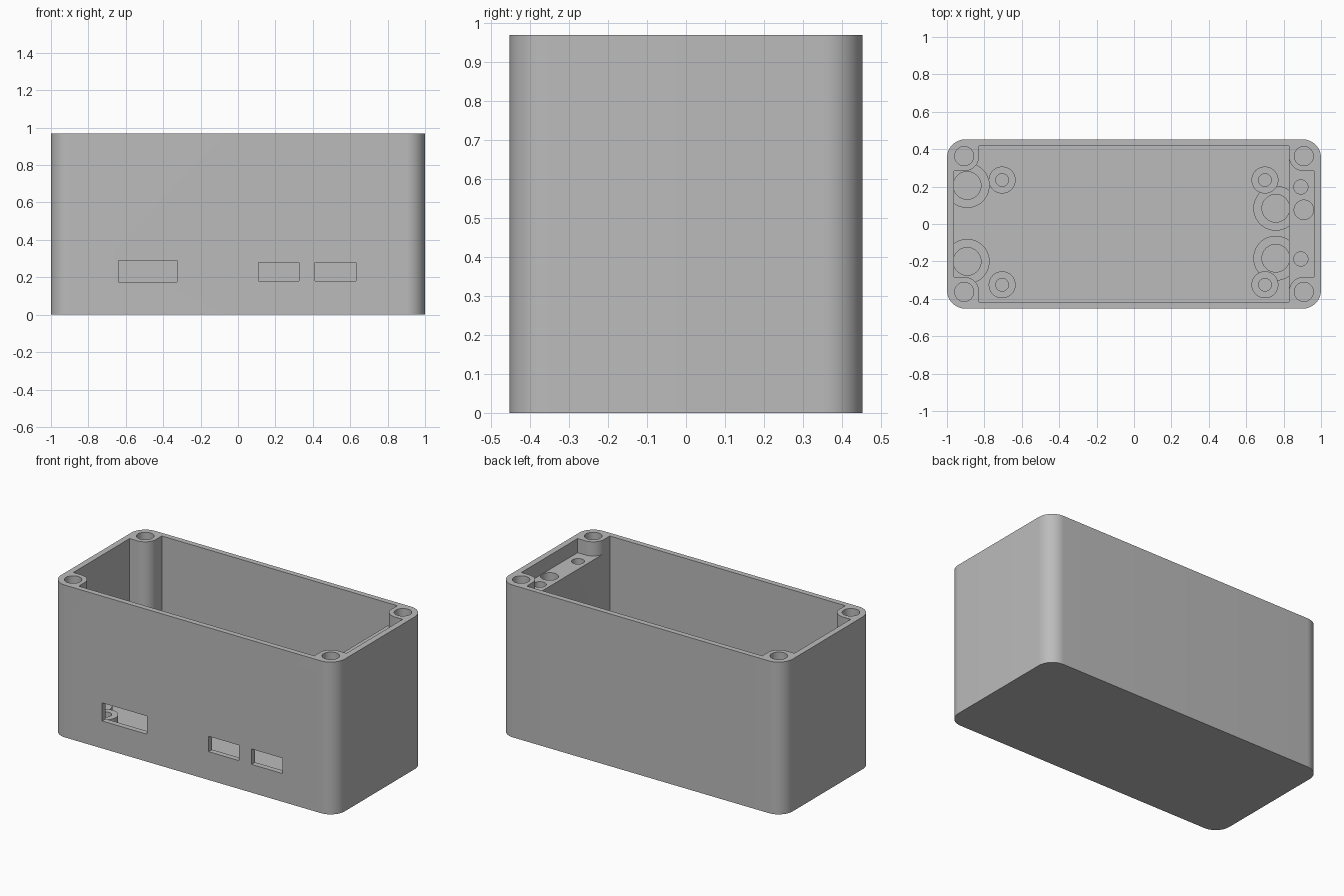
import bpy, bmesh
from math import sin, cos, pi, radians

if "Cube" in bpy.data.objects:
    bpy.data.objects.remove(bpy.data.objects["Cube"])

HX, HY, TOP = 1.0, 0.453, 0.97        # outer half sizes and height
FLOOR, SHELF = 0.05, 0.88             # cavity floor and end shelf heights
IX, IY = 0.83, 0.418                  # main cavity half sizes
PX, PY = 0.962, 0.283                 # end pocket reach and half width
POST_X, POST_Y, POST_R = 0.908, 0.363, 0.08

grey = bpy.data.materials.new("plain grey plastic")
grey.use_nodes = True
tone = (0.5, 0.5, 0.5, 1)
grey.diffuse_color = tone
grey.node_tree.nodes["Principled BSDF"].inputs["Base Color"].default_value = tone


def arc(cx, cy, r, a0, a1, n=12):
    return [(cx + r * cos(radians(a0 + (a1 - a0) * i / n)),
             cy + r * sin(radians(a0 + (a1 - a0) * i / n))) for i in range(n + 1)]


def circle(cx, cy, r, n=48):
    return arc(cx, cy, r, 0, 360, n)[:-1]


def finish(name, bm):
    bmesh.ops.recalc_face_normals(bm, faces=bm.faces)
    mesh = bpy.data.meshes.new(name)
    bm.to_mesh(mesh)
    bm.free()
    mesh.materials.append(grey)
    ob = bpy.data.objects.new(name, mesh)
    bpy.context.collection.objects.link(ob)
    return ob


def prism(name, outline, z0, z1):
    bm = bmesh.new()
    face = bm.faces.new([bm.verts.new((x, y, z0)) for x, y in outline])
    up = bmesh.ops.extrude_face_region(bm, geom=[face])["geom"]
    bmesh.ops.translate(bm, vec=(0, 0, z1 - z0),
                        verts=[v for v in up if isinstance(v, bmesh.types.BMVert)])
    return finish(name, bm)


def rect(x0, x1, y0, y1):
    return [(x0, y0), (x1, y0), (x1, y1), (x0, y1)]


def cut(target, outline, z0, z1):
    cutter = prism("cutter", outline, z0, z1)
    cutter.hide_render = True
    mod = target.modifiers.new("cut", "BOOLEAN")
    mod.operation, mod.solver, mod.object = "DIFFERENCE", "EXACT", cutter
    bpy.context.view_layer.objects.active = target
    bpy.ops.object.modifier_apply(modifier=mod.name)
    bpy.data.objects.remove(cutter)


def smooth(ob):
    bpy.ops.object.select_all(action="DESELECT")
    ob.select_set(True)
    bpy.context.view_layer.objects.active = ob
    bpy.ops.object.shade_smooth_by_angle(angle=radians(30))


def tube(name, cx, cy, r_out, r_in, z0, z1, x_min=-HX):
    """Upright ring, flattened where it sinks into the end wall."""
    bm = bmesh.new()
    loops = []
    for r, z in ((r_out, z0), (r_out, z1), (r_in, z1), (r_in, z0)):
        loops.append([bm.verts.new((max(x, x_min), y, z)) for x, y in circle(cx, cy, r)])
    n = len(loops[0])
    for k in range(4):
        a, b = loops[k], loops[(k + 1) % 4]
        for i in range(n):
            bm.faces.new((a[i], a[(i + 1) % n], b[(i + 1) % n], b[i]))
    smooth(finish(name, bm))


# Outer case with rounded vertical corners
R = 0.1
outline = []
for sx, sy, a in ((1, 1, 0), (-1, 1, 90), (-1, -1, 180), (1, -1, 270)):
    outline += arc(sx * (HX - R), sy * (HY - R), R, a, a + 90, 16)
case = prism("case", outline, 0, TOP)

# Main cavity
cut(case, rect(-IX, IX, -IY, IY), FLOOR, TOP + 0.1)

# End pockets, flaring round the corner screw posts
flare = arc(POST_X, POST_Y, POST_R, 270, 180)
half = [(PX, PY)] + flare + [(IX - 0.1, POST_Y)]
pocket = half + [(x, -y) for x, y in reversed(half)]
cut(case, [(-x, y) for x, y in pocket], FLOOR, TOP + 0.1)
cut(case, pocket, SHELF, TOP + 0.1)

# Screw holes in the corner posts
for sx in (-1, 1):
    for sy in (-1, 1):
        cut(case, circle(sx * POST_X, sy * POST_Y, 0.051, 32), TOP - 0.4, TOP + 0.1)

# Holes in the end shelf
for x, y, r in ((0.892, 0.198, 0.038), (0.908, 0.076, 0.052), (0.892, -0.187, 0.038)):
    cut(case, circle(x, y, r, 32), SHELF - 0.25, SHELF + 0.05)

# Port openings in the front wall
for x0, x1, z0, z1 in ((-0.64, -0.325, 0.175, 0.29),
                       (0.11, 0.325, 0.18, 0.278),
                       (0.412, 0.63, 0.18, 0.278)):
    cut(case, rect(x0, x1, -HY - 0.1, -IY + 0.01), z0, z1)
smooth(case)

# Board standoffs on the floor
for side, x in (("right", -0.705), ("left", 0.7)):
    for place, y in (("front", -0.325), ("back", 0.235)):
        tube(f"standoff_{place}_{side}", x, y, 0.072, 0.034, FLOOR - 0.01, 0.15)

# Low round cups on the floor
for name, x, y in (("cup_back_right", -0.892, 0.206), ("cup_front_right", -0.892, -0.2),
                   ("cup_back_left", 0.758, 0.084), ("cup_front_left", 0.758, -0.183)):
    tube(name, x, y, 0.12, 0.074, FLOOR - 0.01, 0.11, -0.98)
